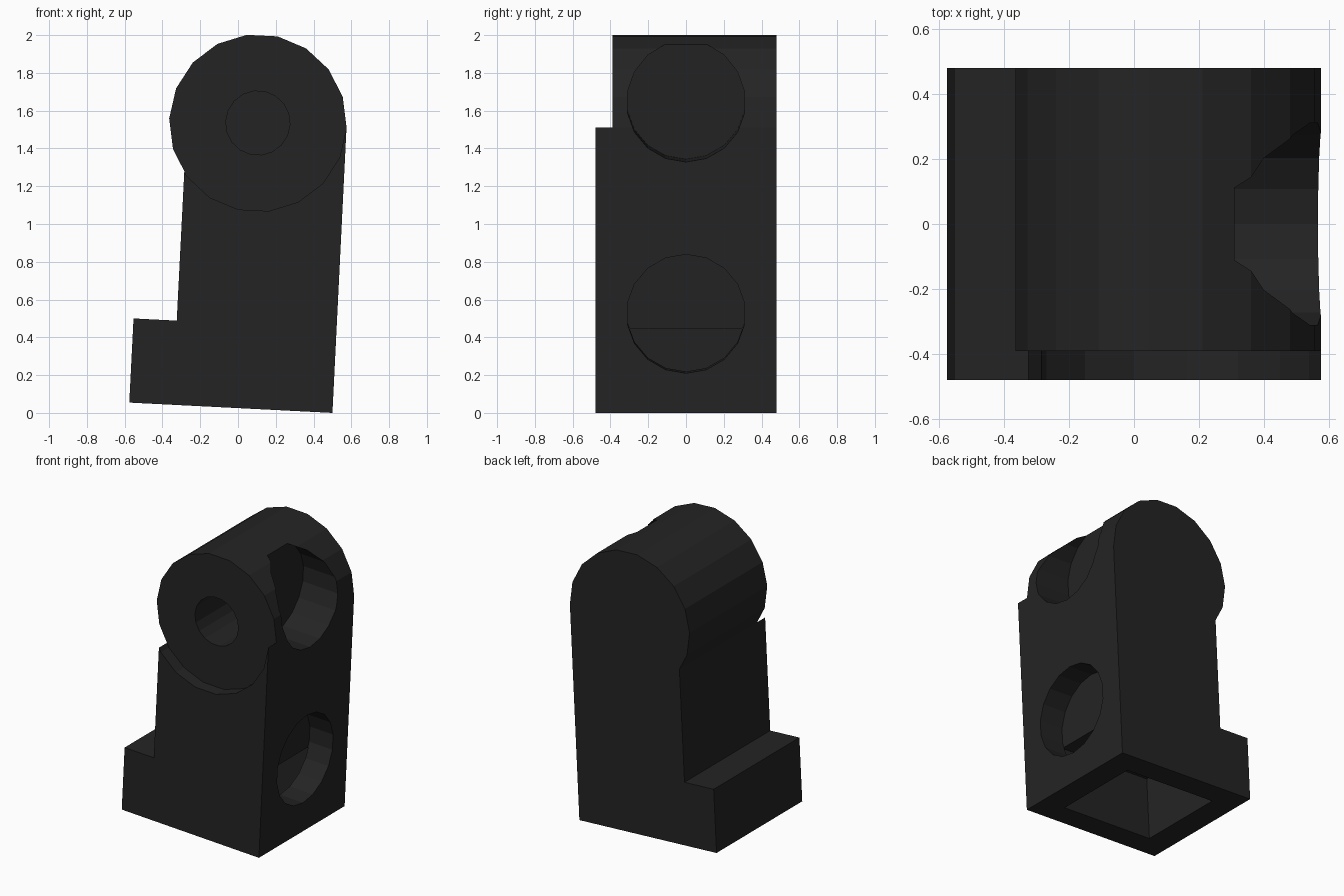
import bpy, bmesh, math

if "Cube" in bpy.data.objects:
    bpy.data.objects.remove(bpy.data.objects["Cube"])

TILT = math.radians(2.9)      # whole part leans slightly
HUB = (-0.472, 1.513)         # hub centre in tilted coordinates
R, SIDES = 0.47, 18

black = bpy.data.materials.new("black plastic")
black.diffuse_color = (0.0175, 0.0175, 0.0175, 1)
black.use_nodes = True
black.node_tree.nodes["Principled BSDF"].inputs["Base Color"].default_value = black.diffuse_color


def place(u, y, w):
    """Tilted coordinates (origin at lower right edge) to world."""
    c, s = math.cos(TILT), math.sin(TILT)
    return (0.5 + u * c + w * s, y, -u * s + w * c)


def prism(name, ring_a, ring_b):
    """Solid between two matching rings of (u, y, w) points."""
    bm = bmesh.new()
    a = [bm.verts.new(place(*p)) for p in ring_a]
    b = [bm.verts.new(place(*p)) for p in ring_b]
    bm.faces.new(a)
    bm.faces.new(b[::-1])
    n = len(a)
    for i in range(n):
        bm.faces.new((a[i], b[i], b[(i + 1) % n], a[(i + 1) % n]))
    bmesh.ops.recalc_face_normals(bm, faces=bm.faces)
    mesh = bpy.data.meshes.new(name)
    bm.to_mesh(mesh)
    bm.free()
    mesh.materials.append(black)
    ob = bpy.data.objects.new(name, mesh)
    bpy.context.collection.objects.link(ob)
    return ob


def along_y(name, profile, y0, y1):
    return prism(name, [(u, y0, w) for u, w in profile], [(u, y1, w) for u, w in profile])


def circle(cx, cy, r, start=0.0):
    return [(cx + r * math.cos(start + i * math.tau / SIDES),
             cy + r * math.sin(start + i * math.tau / SIDES)) for i in range(SIDES)]


def combine(target, other, operation):
    mod = target.modifiers.new("combine", 'BOOLEAN')
    mod.operation, mod.object, mod.solver = operation, other, 'EXACT'
    bpy.context.view_layer.objects.active = target
    bpy.ops.object.modifier_apply(modifier=mod.name)
    bpy.data.objects.remove(other)


# Side profiles: foot and shank with round hub, and front strip scooped around hub
hub = circle(*HUB, R)
foot_left = [(-0.848, 1.238), (-0.848, 0.446), (-1.077, 0.446), (-1.077, 0)]
body = along_y("leg", [(0, 0)] + [(-0.002, HUB[1])] + hub[1:11] + foot_left, -0.39, 0.48)
strip = along_y("front_strip", [(0, 0), (-0.002, HUB[1])] + hub[17:10:-1] + foot_left, -0.48, -0.39)
combine(body, strip, 'UNION')

# Square socket in the sole
socket = [(-0.895, -0.1), (-0.18, -0.1), (-0.18, 0.435), (-0.895, 0.435)]
combine(body, along_y("socket_cutter", socket, -0.315, 0.315), 'DIFFERENCE')

# Two round sockets in the right side
for w, depth in ((0.525, 0.183), (1.645, 0.29)):
    ring = circle(0, w, 0.315, math.radians(10))
    hole = prism("side_hole_cutter", [(-depth, y, z) for y, z in ring], [(0.2, y, z) for y, z in ring])
    combine(body, hole, 'DIFFERENCE')

# Pivot hole in the front of the hub
combine(body, along_y("pivot_hole_cutter", circle(*HUB, 0.17), -0.6, 0.0), 'DIFFERENCE')
